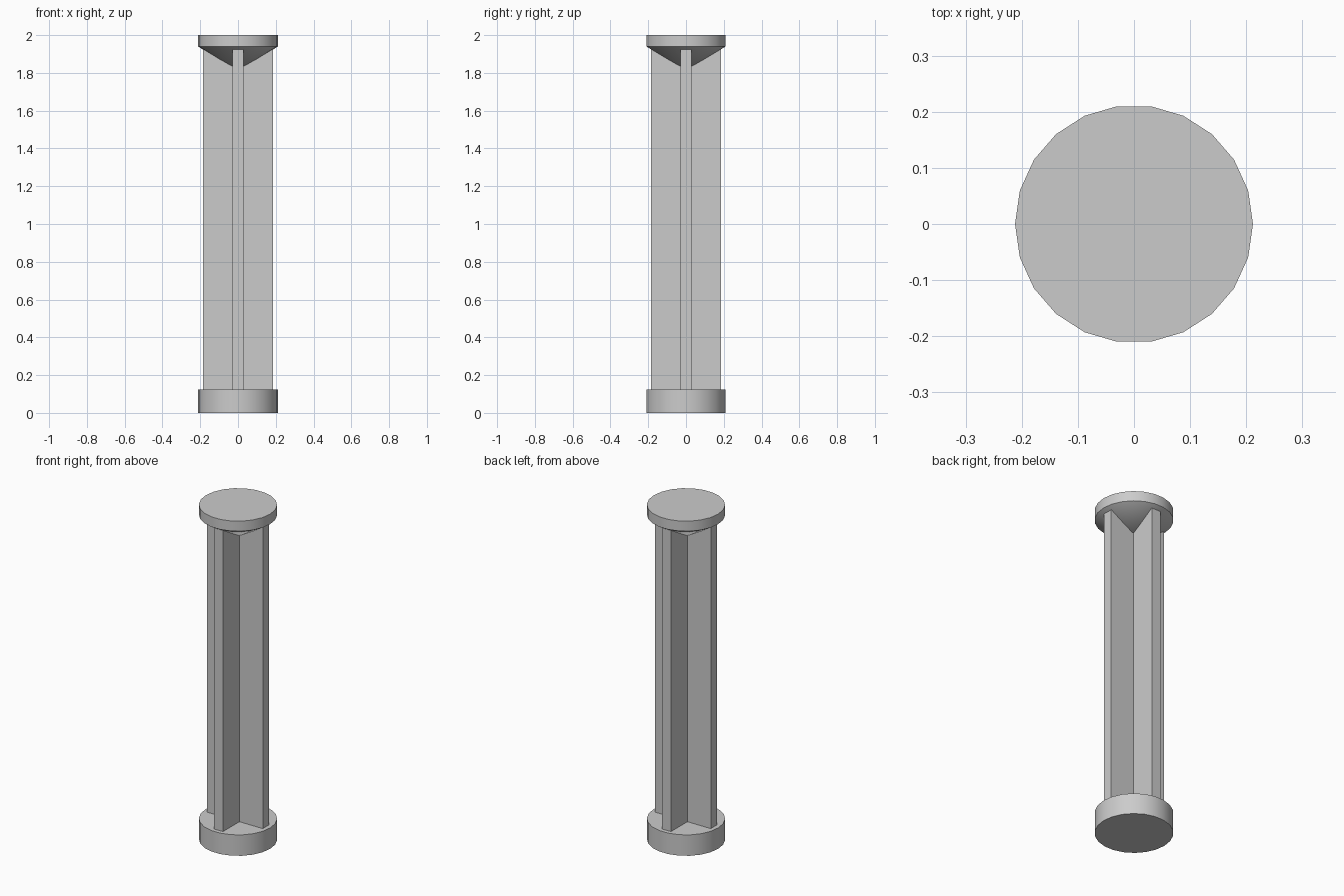
import bpy
import bmesh
import math

SIDES = 22
RADIUS = 0.212

cube = bpy.data.objects.get("Cube")
if cube:
    bpy.data.objects.remove(cube, do_unlink=True)

# One grey for the whole column
grey = bpy.data.materials.new("plain_grey")
grey.use_nodes = True
colour = (0.6, 0.6, 0.6, 1)
grey.diffuse_color = colour
grey.node_tree.nodes["Principled BSDF"].inputs["Base Color"].default_value = colour


def add_object(name, bm):
    bmesh.ops.recalc_face_normals(bm, faces=bm.faces)
    mesh = bpy.data.meshes.new(name)
    bm.to_mesh(mesh)
    bm.free()
    mesh.materials.append(grey)
    obj = bpy.data.objects.new(name, mesh)
    bpy.context.collection.objects.link(obj)
    bpy.ops.object.select_all(action="DESELECT")
    obj.select_set(True)
    bpy.context.view_layer.objects.active = obj
    bpy.ops.object.shade_smooth_by_angle(angle=math.radians(30))
    return obj


def ring(bm, z):
    steps = [2 * math.pi * i / SIDES for i in range(SIDES)]
    return [bm.verts.new((RADIUS * math.cos(a), RADIUS * math.sin(a), z)) for a in steps]


def turned_part(name, bottom, top, tip=None):
    """Round disc, flat below or tapering to a point at height tip."""
    bm = bmesh.new()
    low, high = ring(bm, bottom), ring(bm, top)
    bm.faces.new(high)
    apex = bm.verts.new((0, 0, tip)) if tip is not None else None
    if apex is None:
        bm.faces.new(low)
    for i in range(SIDES):
        j = (i + 1) % SIDES
        bm.faces.new((low[i], low[j], high[j], high[i]))
        if apex:
            bm.faces.new((low[j], low[i], apex))
    return add_object(name, bm)


def cross_shaft(name, reach, half, bottom, top):
    """Plus-shaped profile, made by turning one arm, then extruded upward."""
    bm = bmesh.new()
    outline = []
    arm = [(reach, -half), (reach, half), (half, half)]
    for quarter in range(4):
        for x, y in arm:
            for _ in range(quarter):
                x, y = -y, x
            outline.append(bm.verts.new((x, y, bottom)))
    face = bm.faces.new(outline)
    grown = bmesh.ops.extrude_face_region(bm, geom=[face])["geom"]
    verts = [g for g in grown if isinstance(g, bmesh.types.BMVert)]
    bmesh.ops.translate(bm, verts=verts, vec=(0, 0, top - bottom))
    return add_object(name, bm)


# Round foot, cross-shaped shaft, and cap with a conical underside
turned_part("base_disc", 0, 0.125)
cross_shaft("cross_shaft", 0.185, 0.03, 0.125, 1.925)
turned_part("conical_cap", 1.94, 2.0, tip=1.81)
